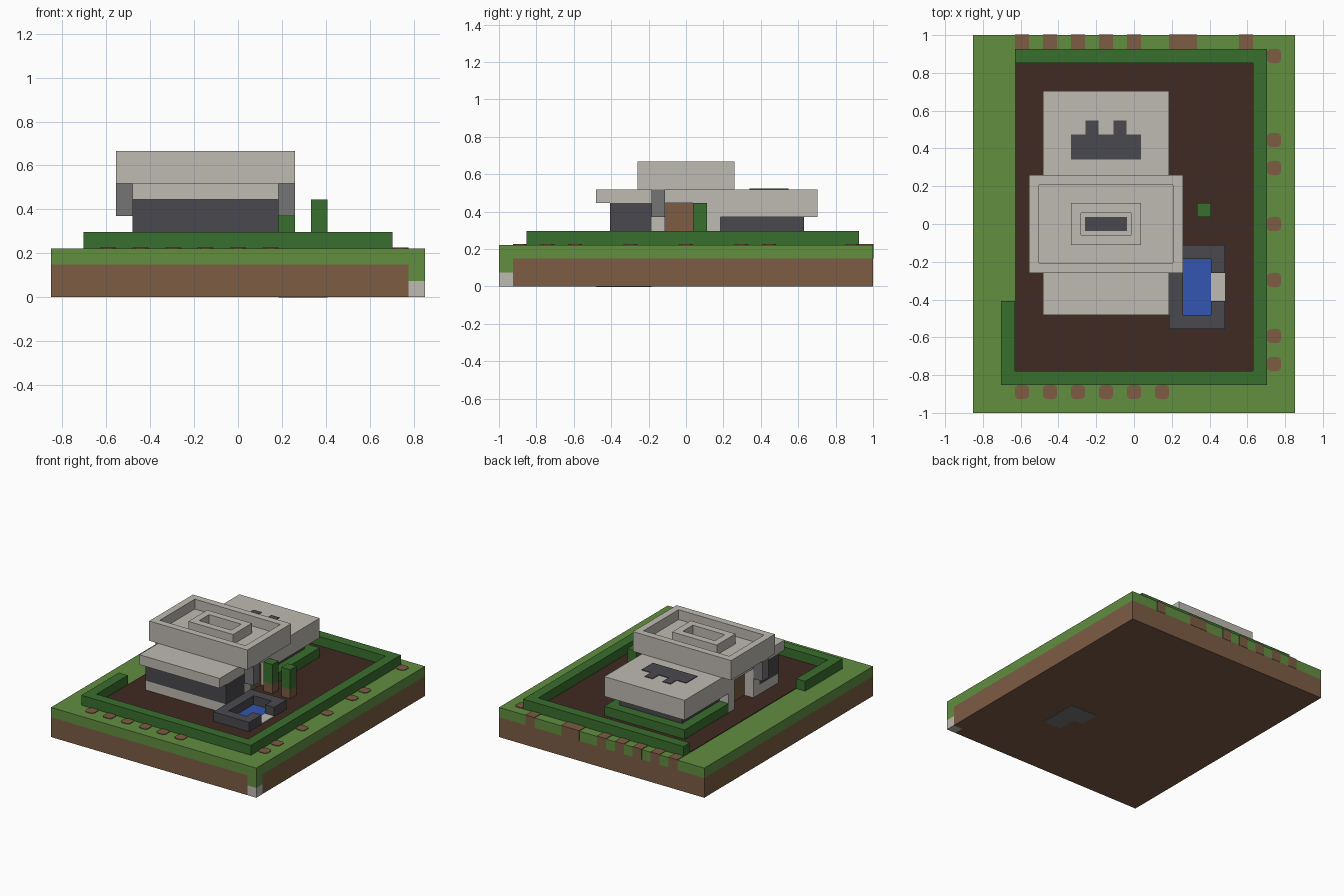
import bpy, bmesh

cube = bpy.data.objects.get("Cube")
if cube:
    bpy.data.objects.remove(cube, do_unlink=True)

U = 2 / 27          # one grid cell
W, D = 23, 27       # plot size in cells
THIN = 0.06         # plate thickness in cells


def material(name, rgb):
    lin = [((c / 255 + 0.055) / 1.055) ** 2.4 for c in rgb] + [1]
    m = bpy.data.materials.new(name)
    m.use_nodes = True
    m.diffuse_color = lin
    m.node_tree.nodes["Principled BSDF"].inputs["Base Color"].default_value = lin
    return m


GRASS = material("grass green", (97, 142, 64))
HEDGE = material("hedge green", (57, 111, 46))
DIRT = material("dirt brown", (125, 92, 68))
SOIL = material("dark soil", (64, 42, 34))
STONE = material("pale stone", (191, 186, 178))
DARK = material("charcoal", (74, 73, 78))
GREY = material("mid grey", (117, 117, 117))
WATER = material("water blue", (52, 86, 178))


def prism(name, outline, z0, z1, mat, recess=False):
    """Extrude a floor outline given in cells; recess sinks the top by one cell."""
    bm = bmesh.new()
    verts = [bm.verts.new(((x - W / 2) * U, (y - D / 2) * U, z0 * U)) for x, y in outline]
    base = bm.faces.new(verts)
    side = bmesh.ops.extrude_face_region(bm, geom=[base], use_keep_orig=True)["geom"]
    top = [f for f in side if isinstance(f, bmesh.types.BMFace)][0]
    for v in top.verts:
        v.co.z = z1 * U
    bmesh.ops.recalc_face_normals(bm, faces=bm.faces)
    if recess:
        bmesh.ops.inset_individual(bm, faces=[top], thickness=U)
        floor = bmesh.ops.extrude_discrete_faces(bm, faces=[top])["faces"][0]
        for v in floor.verts:
            v.co.z -= U
    mesh = bpy.data.meshes.new(name)
    bm.to_mesh(mesh)
    bm.free()
    mesh.materials.append(mat)
    ob = bpy.data.objects.new(name, mesh)
    bpy.context.collection.objects.link(ob)
    return ob


def rect(x0, x1, y0, y1):
    return [(x0, y0), (x1, y0), (x1, y1), (x0, y1)]


def box(name, x0, x1, y0, y1, z0, z1, mat, recess=False):
    return prism(name, rect(x0, x1, y0, y1), z0, z1, mat, recess)


def patch(name, x, y, mat):
    """Thin square tile with clipped corners."""
    c = 0.2
    pts = [(c, 0), (1 - c, 0), (1, c), (1, 1 - c), (1 - c, 1), (c, 1), (0, 1 - c), (0, c)]
    prism(name, [(x + a, y + b) for a, b in pts], 3, 3 + THIN, mat)


# Ground: dirt with one missing corner, grass on top, soil bed
prism("dirt_base", [(0, 0), (W - 1, 0), (W - 1, 1), (W, 1), (W, D), (0, D)], 0, 2, DIRT)
box("corner_stone", W - 1, W, 0, 1, 0, 1, STONE)
box("corner_grass", W - 1, W, 0, 1, 1, 2, GRASS)
box("lawn", 0, W, 0, D, 2, 3, GRASS)
box("soil_bed", 3, 20, 3, 25, 3, 3 + THIN, SOIL)

# Bare dirt spots around the lawn
for x in (3, 5, 7, 9, 11, 13):
    patch("front_dirt_spot", x, 1, DIRT)
for y in (3, 5, 9, 13, 17, 19, 25):
    patch("side_dirt_spot", W - 2, y, DIRT)
for x0, x1 in ((3, 4), (5, 6), (7, 8), (9, 10), (11, 12), (14, 16), (19, 20)):
    box("back_dirt_spot", x0, x1, D - 1, D + THIN / 2, 2, 3 + THIN, DIRT)

# Perimeter hedge with an opening on one side
prism("perimeter_hedge", [(3, 25), (20, 25), (20, 3), (3, 3), (3, 8), (2, 8),
                          (2, 2), (21, 2), (21, 26), (3, 26)], 3, 4, HEDGE)

# Front room
box("front_room_base", 5, 14, 8, 11, 3, 4, STONE)
box("front_room_glass", 5, 14, 8, 11, 4, 6, DARK)
box("front_roof", 5, 14, 7, 11, 6, 7, STONE)

# Middle hall with recessed doors at both ends
box("hall_front_wall", 5, 14, 11, 12, 3, 7, STONE)
box("hall_back_wall", 5, 14, 15, 16, 3, 7, STONE)
box("hall_lintel", 5, 14, 12, 15, 6, 7, STONE)
box("hall_doors", 6, 13, 12, 15, 3, 6, DIRT)
for x in (4, 14):
    box("roof_bracket", x, x + 1, 11, 12, 5, 7, GREY)

# Back room with planter and painted roof mark
box("back_room_glass", 6, 13, 16, 22, 3, 5, DARK)
box("back_roof", 5, 14, 16, 23, 5, 7, STONE)
prism("planter_hedge", [(5, 16), (6, 16), (6, 22), (13, 22), (13, 16), (14, 16),
                        (14, 23), (5, 23)], 3, 4, HEDGE)
box("roof_mark", 7, 12, 18.1, 19.9, 7, 7 + THIN, DARK)
for x in (8, 10):
    box("roof_mark_tab", x + 0.05, x + 0.95, 19.9, 20.9, 7, 7 + THIN, DARK)

# Upper storey: sunken roof, raised centre and dark vent
box("upper_storey", 4, 15, 10, 17, 7, 9, STONE, recess=True)
box("roof_centre", 7, 12, 12, 15, 8, 9, STONE, recess=True)
box("roof_vent", 8, 11, 13, 14, 8, 8 + THIN, DARK)

# Pool
prism("pool_frame", [(18, 8), (17, 8), (17, 7), (15, 7), (15, 11), (17, 11), (17, 10),
                     (18, 10), (18, 12), (14, 12), (14, 6), (18, 6)], 3, 4, DARK)
box("pool_water", 15, 17, 7, 11, 3, 3 + 2 * THIN, WATER)
box("pool_step", 17, 18, 8, 10, 3, 3 + 2 * THIN, STONE)
prism("pool_underside", [(15, 7), (17, 7), (17, 11), (14, 11), (14, 9), (15, 9)],
      -THIN / 2, 0, GREY)

# Two small trees by the door
for x in (14, 16):
    box("tree_trunk", x, x + 1, 14, 15, 3, 4, DIRT)
    box("tree_leaves", x, x + 1, 14, 15, 4, 6, HEDGE)
